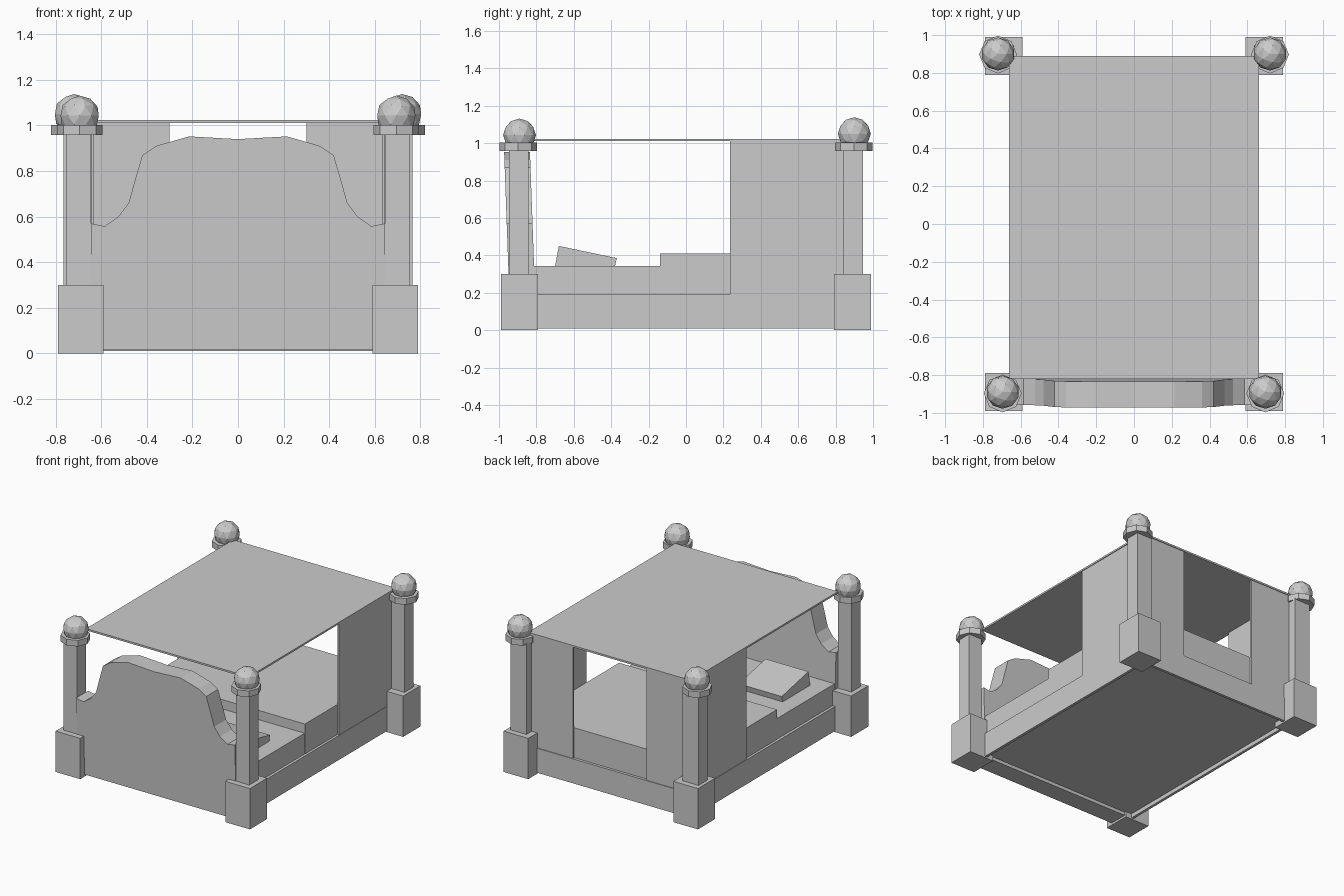
import bpy, bmesh, math
from mathutils import Matrix

if "Cube" in bpy.data.objects:
    bpy.data.objects.remove(bpy.data.objects["Cube"])


def add_bm(name, bm):
    me = bpy.data.meshes.new(name)
    bmesh.ops.recalc_face_normals(bm, faces=bm.faces)
    bm.to_mesh(me)
    bm.free()
    ob = bpy.data.objects.new(name, me)
    bpy.context.collection.objects.link(ob)
    return ob


def box(name, x0, x1, y0, y1, z0, z1):
    bm = bmesh.new()
    m = Matrix.Translation(((x0 + x1) / 2, (y0 + y1) / 2, (z0 + z1) / 2))
    bmesh.ops.create_cube(bm, size=1, matrix=m @ Matrix.Diagonal((x1 - x0, y1 - y0, z1 - z0, 1)))
    return add_bm(name, bm)


def prism(name, points, to3d, a, b):
    """Extrude a 2D outline between depths a and b."""
    bm = bmesh.new()
    rings = [[bm.verts.new(to3d(p, d)) for p in points] for d in (a, b)]
    bm.faces.new(rings[0])
    bm.faces.new(rings[1])
    n = len(points)
    for i in range(n):
        j = (i + 1) % n
        bm.faces.new((rings[0][i], rings[0][j], rings[1][j], rings[1][i]))
    return add_bm(name, bm)


def collar(name, x, y):
    bm = bmesh.new()
    bmesh.ops.create_cone(bm, cap_ends=True, segments=8, radius1=0.1, radius2=0.1,
                          depth=0.045, matrix=Matrix.Translation((x, y, 0.98)))
    return add_bm(name, bm)


def finial(name, x, y, z):
    bm = bmesh.new()
    bmesh.ops.create_icosphere(bm, subdivisions=2, radius=0.088,
                               matrix=Matrix.Translation((x, y, z)))
    return add_bm(name, bm)


# corner posts: foot block, shaft, collar, ball
for s, side in ((-1, "left"), (1, "right")):
    for f, end in ((-1, "front"), (1, "back")):
        tag = f"{end}_{side}"
        back = f > 0
        cx, cy = s * 0.69, f * 0.89
        box("foot_block_" + tag, cx - 0.1, cx + 0.1, cy - 0.1, cy + 0.1, 0, 0.30)
        w = 0.065 if back else 0.055
        px = s * 0.70
        box("post_" + tag, px - w, px + w, f * 0.895 - 0.052, f * 0.895 + 0.052, 0.30, 0.965)
        tx = s * (0.72 if back else 0.695)
        collar("collar_" + tag, tx, f * 0.897)
        finial("finial_" + tag, tx, 0.90 if back else -0.89, 1.05 if back else 1.043)

# side rails, curtains and pillows on both sides
for s, side in ((-1, "left"), (1, "right")):
    def span(a, b):
        return sorted((s * a, s * b))
    box("side_rail_" + side, *span(0.64, 0.66), -0.80, 0.80, 0.01, 0.19)
    box("side_curtain_" + side, *span(0.643, 0.657), 0.235, 0.885, 0.19, 1.012)
    box("back_curtain_" + side, *span(0.30, 0.65), 0.872, 0.885, 0.19, 1.012)
    outline = [(-0.70, 0.342), (-0.38, 0.342), (-0.37, 0.385), (-0.68, 0.45)]
    prism("pillow_" + side, outline, lambda p, d: (d, p[0], p[1]), *span(0.17, 0.52))

# back rail, mattress, blanket, canopy
box("back_rail", -0.60, 0.60, 0.87, 0.89, 0.01, 0.19)
box("mattress", -0.64, 0.64, -0.82, -0.14, 0.04, 0.342)
box("blanket", -0.642, 0.642, -0.14, 0.87, 0.04, 0.41)
box("canopy", -0.662, 0.662, -0.82, 0.89, 1.01, 1.023)

# curved headboard, leaning slightly outward
half = [(0.645, 0.015), (0.645, 0.57), (0.585, 0.558), (0.525, 0.60), (0.48, 0.66),
        (0.455, 0.75), (0.42, 0.87), (0.36, 0.91), (0.215, 0.952)]
outline = half + [(0, 0.94)] + [(-x, z) for x, z in reversed(half)]
prism("headboard", outline, lambda p, d: (p[0], d - 0.036 * p[1], p[1]), -0.938, -0.80)
